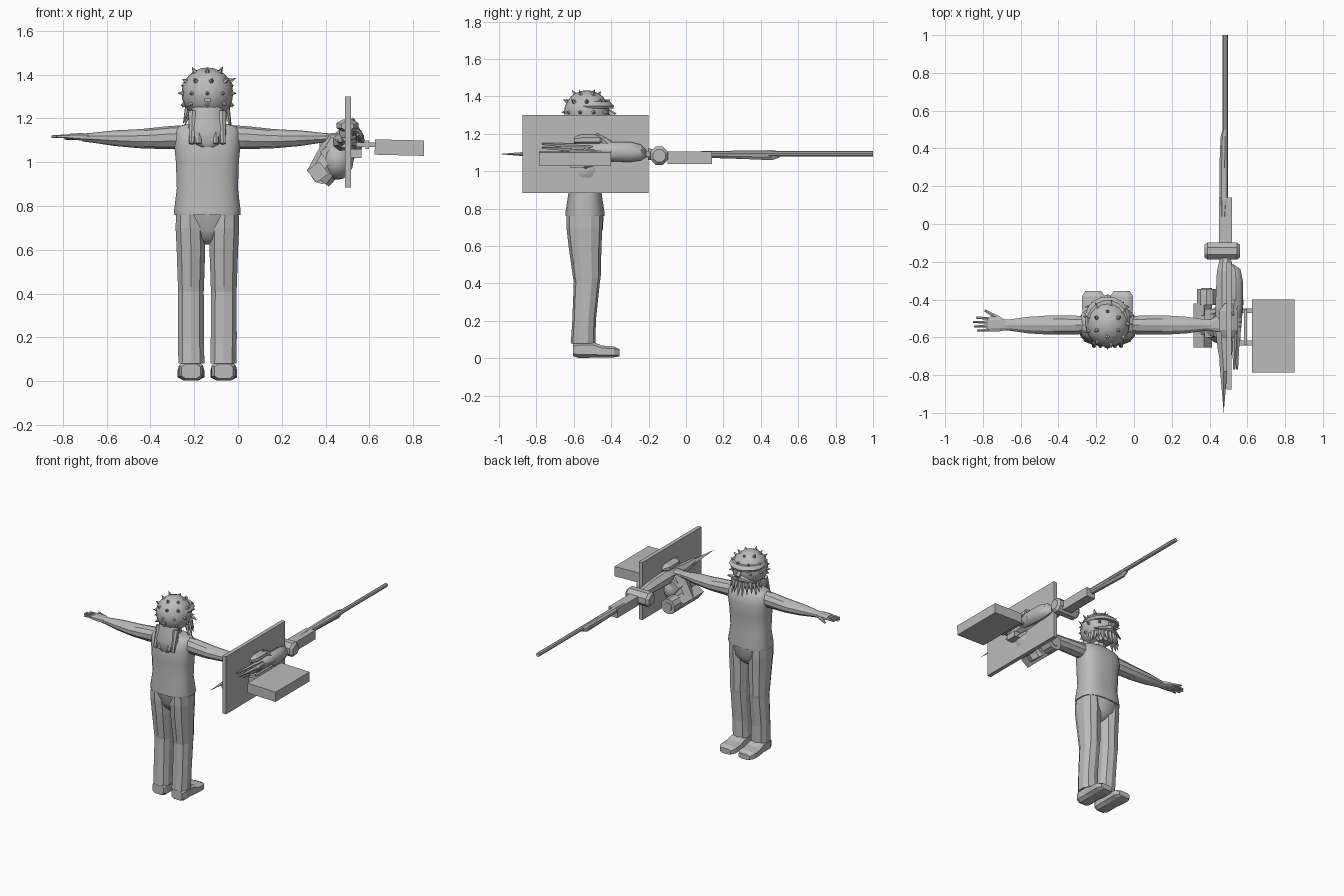
import bpy, bmesh, math, random
from mathutils import Vector, Matrix

random.seed(4)
CX, CY = -0.14, -0.535          # body centre line
grey = bpy.data.materials.new("plain grey")
grey.diffuse_color = (0.5, 0.5, 0.5, 1)


def finish(name, bm, smooth=None):
    bmesh.ops.recalc_face_normals(bm, faces=bm.faces)
    me = bpy.data.meshes.new(name)
    bm.to_mesh(me)
    bm.free()
    me.materials.append(grey)
    ob = bpy.data.objects.new(name, me)
    bpy.context.collection.objects.link(ob)
    if smooth:
        me.shade_smooth()
        me.set_sharp_from_angle(angle=math.radians(smooth))
    return ob


def loft(name, axis, stations, n=8, power=1.0, smooth=None):
    """Skin (position, centre a, centre b, radius a, radius b) rings along x, y or z."""
    bm, rings = bmesh.new(), []
    for p, ca, cb, ra, rb in stations:
        ring = []
        for i in range(n):
            t = 2 * math.pi * (i + 0.5) / n
            c, s = math.cos(t), math.sin(t)
            a = ca + ra * math.copysign(abs(c) ** power, c)
            b = cb + rb * math.copysign(abs(s) ** power, s)
            ring.append(bm.verts.new({'x': (p, a, b), 'y': (a, p, b), 'z': (a, b, p)}[axis]))
        rings.append(ring)
    for r, q in zip(rings, rings[1:]):
        for i in range(n):
            j = (i + 1) % n
            bm.faces.new((r[i], r[j], q[j], q[i]))
    bm.faces.new(rings[0])
    bm.faces.new(rings[-1])
    return finish(name, bm, smooth)


def box(name, lo, hi, tilt=0.0):
    bm = bmesh.new()
    lo, hi = Vector(lo), Vector(hi)
    m = Matrix.Translation((lo + hi) / 2) @ Matrix.Rotation(tilt, 4, 'Y')
    bmesh.ops.create_cube(bm, size=1, matrix=m @ Matrix.Diagonal((*(hi - lo), 1)))
    return finish(name, bm)


def rod(name, a, b, r1, r2, n=8, smooth=None):
    a, b = Vector(a), Vector(b)
    d = b - a
    m = Matrix.Translation((a + b) / 2) @ d.to_track_quat('Z', 'Y').to_matrix().to_4x4()
    bm = bmesh.new()
    bmesh.ops.create_cone(bm, cap_ends=True, segments=n, radius1=r1, radius2=r2,
                          depth=d.length, matrix=m)
    return finish(name, bm, smooth)


def ball(name, c, r, u=16, v=10, smooth=40):
    bm = bmesh.new()
    bmesh.ops.create_uvsphere(bm, u_segments=u, v_segments=v, radius=1,
                              matrix=Matrix.Translation(c) @ Matrix.Diagonal((*r, 1)))
    return finish(name, bm, smooth)


# Torso: sleeveless shirt, neck and pelvis
loft("shirt", 'z', [(0.76, CX, -0.54, .152, .105), (0.775, CX, -0.54, .154, .106),
                    (0.88, CX, -0.54, .141, .09), (1.0, CX, -0.54, .145, .098),
                    (1.08, CX, -0.535, .153, .1), (1.14, CX, -0.535, .152, .085),
                    (1.165, CX, -0.535, .135, .065), (1.18, CX, -0.535, .07, .05)],
     20, 0.75, 40)
loft("neck", 'z', [(1.15, CX, -0.535, .055, .055), (1.26, CX, -0.525, .05, .05)], 10)
loft("pelvis", 'z', [(0.625, CX, -0.535, .018, .04), (0.65, CX, -0.535, .055, .07),
                     (0.69, CX, -0.535, .115, .09), (0.77, CX, -0.54, .148, .1)], 14, 0.8, 40)

# Limbs, mirrored about the body centre
for s, side in ((-1, "left"), (1, "right")):
    lx = CX + s * 0.075
    loft(side + "_trouser_leg", 'z',
         [(0.08, lx - s * .002, -0.55, .062, .066), (0.2, lx, -0.545, .062, .063),
          (0.41, lx, -0.53, .061, .07), (0.43, lx, -0.53, .062, .074),
          (0.6, lx, -0.54, .068, .088), (0.7, lx + s * .003, -0.543, .07, .096),
          (0.76, lx + s * .005, -0.543, .066, .095)], 10, 0.85)
    loft(side + "_shoe", 'y',
         [(-.605, lx, .045, .045, .035), (-.575, lx, .046, .058, .046),
          (-.50, lx, .046, .058, .045), (-.45, lx, .036, .062, .034),
          (-.385, lx, .034, .064, .03), (-.355, lx, .03, .045, .02)], 8, 0.6)
    X = lambda d: CX + s * d
    loft(side + "_arm", 'x',
         [(X(.12), CY, 1.115, .05, .053), (X(.17), CY, 1.113, .052, .053),
          (X(.29), CY, 1.108, .053, .045), (X(.33), CY, 1.108, .052, .042),
          (X(.42), CY, 1.11, .046, .036), (X(.52), CY, 1.112, .031, .023),
          (X(.57), CY, 1.113, .028, .018)], 10)
    loft(side + "_hand", 'x',
         [(X(.54), CY, 1.114, .028, .017), (X(.57), -.53, 1.116, .04, .018),
          (X(.62), -.53, 1.118, .042, .015), (X(.635), -.53, 1.118, .04, .011)], 8, 0.7)
    for i, tip in enumerate((.695, .712, .708, .69)):
        y = -.50 - i * .02
        rod(side + "_finger", (X(.62), y, 1.119), (X(tip), y + .004 - i * .003, 1.117), .01, .006, 6)
    rod(side + "_thumb", (X(.575), -.50, 1.114), (X(.65), -.457, 1.11), .013, .007, 6)

# Head with a spiked cap
HC = Vector((CX, -0.53, 1.315))
ball("head", HC, (.118, .122, .118), 20, 12)
for ring, (elev, count) in enumerate(((-25, 8), (0, 10), (28, 9), (56, 6), (82, 2))):
    for i in range(count):
        a, e = 2 * math.pi * (i + .5 * (ring % 2)) / count, math.radians(elev)
        d = Vector((math.cos(a) * math.cos(e), math.sin(a) * math.cos(e), math.sin(e)))
        if elev < 0 and d.y > .3:
            continue
        rod("cap_spike", HC + d * .108, HC + d * random.uniform(.134, .152) *
            (.8 if elev > 80 else 1), .016, 0, 5)
box("cap_buckle", (CX - .016, -.657, 1.275), (CX + .016, -.635, 1.292))

# Face side: brow, nose, jaw, moustache and ragged beard
loft("brow_brim", 'z', [(1.335, CX, -.505, .112, .118), (1.35, CX, -.505, .122, .122),
                        (1.372, CX, -.51, .106, .106)], 16, 1, 40)
loft("jaw", 'z', [(1.2, CX, -.47, .045, .035), (1.23, CX, -.475, .07, .05),
                  (1.3, CX, -.475, .085, .06)], 10)
rod("nose", (CX, -.42, 1.325), (CX, -.385, 1.295), .012, .02, 6)
for s in (-1, 1):
    rod("moustache", (CX, -.405, 1.28), (CX + s * .115, -.44, 1.255), .022, .004, 6)
for i in range(13):
    a = math.radians(-12 + i * 17)
    p = Vector((CX + .085 * math.cos(a), -.49 + .075 * math.sin(a), 1.25))
    q = p + Vector((.025 * math.cos(a), .025 * math.sin(a), -random.uniform(.05, .1)))
    rod("beard_strand", p, q, .018, .002, 5)

# Neck cloth and hair hanging down the back
loft("back_hair", 'z', [(1.07, CX, -.628, .035, .012), (1.09, CX, -.628, .066, .022),
                        (1.15, CX, -.615, .088, .035), (1.2, CX, -.595, .078, .045),
                        (1.27, CX, -.58, .07, .05)], 12, 1, 50)
for dx in (-.065, -.035, .035, .065):
    rod("hair_lock", (CX + dx, -.6, 1.23), (CX + dx * 1.1, -.645, 1.085), .024, .012, 7)

# Flat shield plate and side box
box("shield_plate", (.489, -.875, .885), (.517, -.2, 1.3))
box("side_box", (.625, -.785, 1.032), (.85, -.4, 1.102), .025)
for y in (-.46, -.63):
    box("box_bracket", (.54, y - .012, 1.07), (.63, y + .012, 1.09))
box("bracket_bar", (.582, -.64, 1.06), (.598, -.45, 1.1))

# Long gun running along y
GX = .483
rod("barrel", (GX, .1, 1.094), (GX, 1, 1.094), .014, .014, 8, 40)
loft("fore_grip", 'y', [(-.02, .472, 1.09, .018, .014), (.12, .473, 1.09, .022, .02),
                        (.3, .472, 1.088, .022, .024), (.46, .474, 1.086, .017, .029),
                        (.5, .478, 1.09, .01, .018)], 8)
box("receiver", (.45, -.1, 1.04), (.52, .14, 1.105))
loft("cross_drum", 'x', [(.372, -.143, 1.083, .035, .035), (.39, -.143, 1.083, .05, .053),
                         (.545, -.143, 1.083, .05, .053), (.562, -.143, 1.083, .035, .035)], 8)
loft("gun_body", 'y', [(-.78, GX, 1.09, .022, .025), (-.62, GX, 1.09, .05, .04),
                       (-.45, .49, 1.1, .065, .055), (-.25, .485, 1.095, .05, .045),
                       (-.18, GX, 1.09, .03, .03)], 8)
loft("side_housing", 'y', [(-.5, .535, 1.105, .03, .035), (-.44, .54, 1.105, .038, .05),
                           (-.3, .54, 1.103, .038, .054), (-.24, .535, 1.1, .03, .042),
                           (-.215, .52, 1.095, .01, .02)], 10, 1, 40)
rod("blade", (.475, -.72, 1.092), (.475, -1, 1.092), .024, 0, 4)
for z, x, y in ((1.145, .535, -.77), (1.125, .55, -.77), (1.115, .56, -.62)):
    rod("side_blade", (x, -.4, z - .02), (x - .005, y, z), .022, .006, 5)
rod("top_fin", (.53, -.42, 1.14), (.525, -.48, 1.2), .03, .006, 5)
loft("top_sight", 'y', [(-.6, .5, 1.165, .03, .02), (-.56, .5, 1.168, .055, .03),
                        (-.46, .5, 1.168, .055, .03), (-.42, .5, 1.165, .02, .015)], 8)
box("side_mount", (.51, -.62, 1.02), (.565, -.54, 1.06))

# Canister slung below the gun on the body side
rod("canister", (.365, -.535, .925), (.475, -.535, 1.08), .062, .085, 8)
ball("canister_dome", (.455, -.535, 1.01), (.075, .1, .09), 14, 8)
rod("front_cup", (.385, -.43, .955), (.385, -.345, .955), .055, .055, 10)
rod("front_cup_ring", (.385, -.36, .955), (.385, -.34, .955), .035, .03, 10)
box("canister_block", (.33, -.655, .92), (.4, -.42, .99), -.65)
box("canister_arm", (.39, -.6, 1.0), (.47, -.45, 1.08), -.65)
